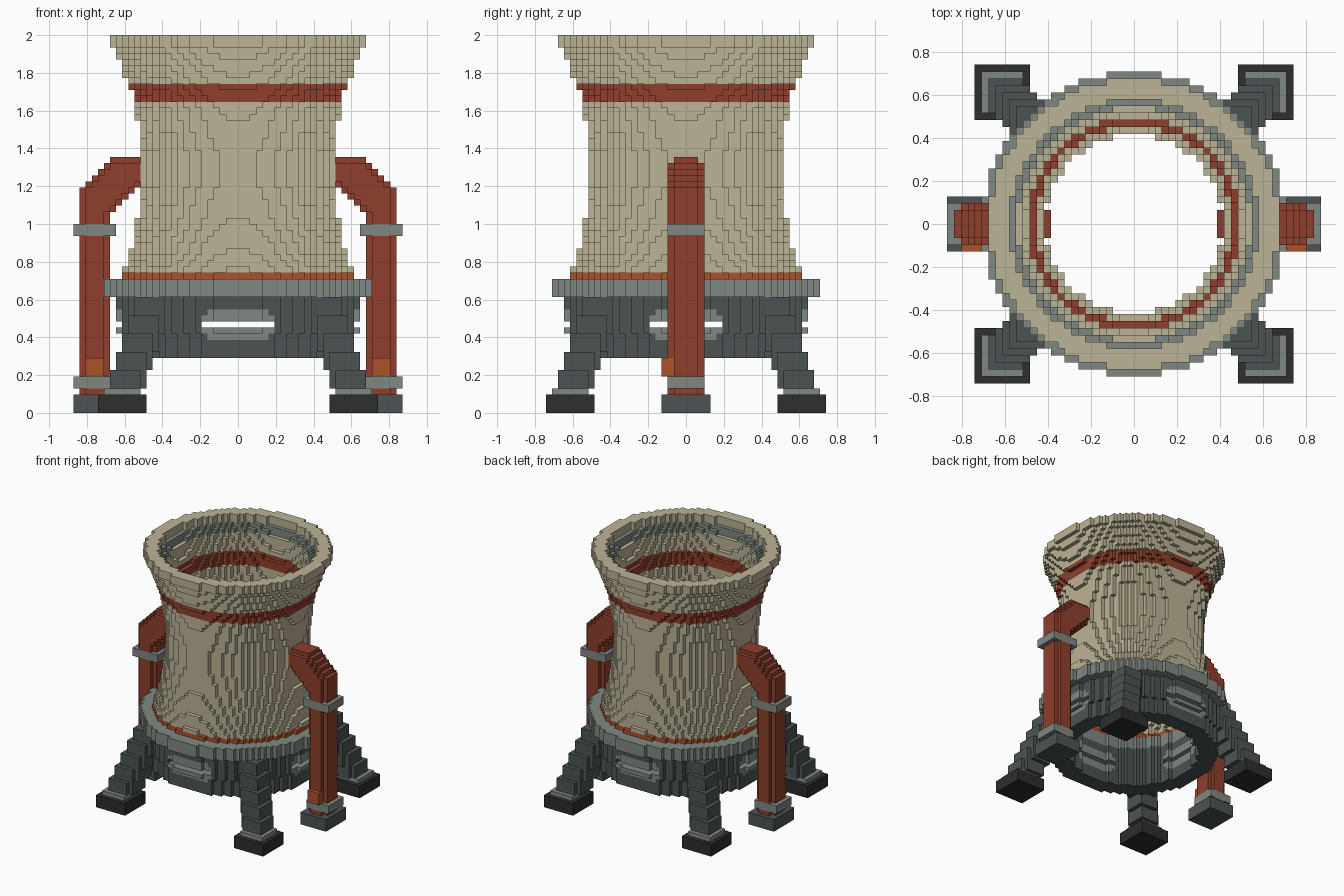
import bpy
import bmesh
from mathutils import Vector

if "Cube" in bpy.data.objects:
    bpy.data.objects.remove(bpy.data.objects["Cube"], do_unlink=True)

U = 2 / 62  # edge of one block


# ---- materials -------------------------------------------------------------
def linear(v):
    v /= 255
    return v / 12.92 if v <= 0.04045 else ((v + 0.055) / 1.055) ** 2.4


COLOURS = {
    "cream": (188, 179, 150),
    "dark_grey": (76, 84, 83),
    "grey": (128, 137, 130),
    "rust_red": (143, 63, 44),
    "orange": (172, 82, 41),
    "black": (46, 46, 46),
}
MATS, SLOT = [], {}
for label, rgb in COLOURS.items():
    m = bpy.data.materials.new(label)
    m.use_nodes = True
    col = (*[linear(c) for c in rgb], 1)
    m.diffuse_color = col
    bsdf = m.node_tree.nodes["Principled BSDF"]
    bsdf.inputs["Base Color"].default_value = col
    bsdf.inputs["Roughness"].default_value = 0.8
    SLOT[label] = len(MATS)
    MATS.append(m)

# ---- block helpers ---------------------------------------------------------
parts, taken = {}, set()


def put(part, cell, colour):
    """Add one block unless another part already fills it."""
    if cell not in taken:
        taken.add(cell)
        parts.setdefault(part, {})[cell] = colour


def box(part, xs, ys, zs, colour, keep=lambda x, y, z: True, sx=1, sy=1):
    """Box of blocks over half-open ranges, mirrored by sx and sy."""
    for x in range(*xs):
        for y in range(*ys):
            for z in range(*zs):
                if keep(x, y, z):
                    put(part, (x if sx > 0 else -1 - x,
                               y if sy > 0 else -1 - y, z), colour)


def ring(part, z, outer, inner, colour):
    """One layer of a stepped ring; colour is a rule (x, y, radius) -> name or None."""
    for x in range(-23, 23):
        for y in range(-23, 23):
            a, b = abs(x + 0.5), abs(y + 0.5)
            r = (a * a + b * b) ** 0.5
            if inner < r <= outer:
                c = colour(a, b, r)
                if c:
                    put(part, (x, y, z), c)


def build(part, cells):
    """Make the outer skin of a set of blocks."""
    bm = bmesh.new()
    verts = {}

    def vert(p):
        if p not in verts:
            verts[p] = bm.verts.new(Vector(p) * U)
        return verts[p]

    for cell, colour in cells.items():
        for axis in range(3):
            for side in (0, 1):
                near = list(cell)
                near[axis] += 2 * side - 1
                if tuple(near) in taken:
                    continue
                loop = [(0, 0), (1, 0), (1, 1), (0, 1)]
                if not side:
                    loop.reverse()
                corners = []
                for u, v in loop:
                    p = list(cell)
                    p[axis] += side
                    p[(axis + 1) % 3] += u
                    p[(axis + 2) % 3] += v
                    corners.append(vert(tuple(p)))
                bm.faces.new(corners).material_index = SLOT[colour]
    mesh = bpy.data.meshes.new(part)
    bm.to_mesh(mesh)
    bm.free()
    for m in MATS:
        mesh.materials.append(m)
    bpy.context.collection.objects.link(bpy.data.objects.new(part, mesh))


# ---- flared tower wall -----------------------------------------------------
PROFILE = [(22, 18.9), (24, 18.5), (27, 17.5), (32, 16.5), (38, 15.8), (42, 15.8),
           (48, 16.5), (53, 17.5), (55, 18.5), (58, 19.5), (60, 20.5), (62, 20.95)]


def radius(z):
    for (z0, r0), (z1, r1) in zip(PROFILE, PROFILE[1:]):
        if z <= z1:
            return r0 + (r1 - r0) * (z - z0) / (z1 - z0)


for z in range(22, 62):
    R = radius(z + 0.5) if z < 60 else 20.9
    if z == 22:
        ring("lower_trim", z, 18.9, 15.5, lambda a, b, r: "orange")
    elif 51 <= z <= 53:
        ring("red_band", z, R, R - 3, lambda a, b, r: "rust_red")
    else:
        lining = z in (58, 59)
        ring("tower_wall", z, R, R - 3,
             lambda a, b, r: "grey" if lining and r < R - 1.5 else "cream")

# ---- flange and base ring with slotted windows -----------------------------
for z in range(19, 22):
    ring("flange", z, 21.9, 15, lambda a, b, r: "grey")


def base_colour(z):
    def rule(a, b, r):
        half = 5 if z in (12, 16) else 6
        if 12 <= z <= 16 and min(a, b) < half:
            return None if z == 14 else "grey"
        return "dark_grey"
    return rule


for z in range(9, 19):
    ring("base_ring", z, 19.9 if z > 12 else 19.4, 15, base_colour(z))

# ---- four splayed legs on square feet --------------------------------------
for sx, sy, name in ((1, -1, "front_left"), (-1, -1, "front_right"),
                     (1, 1, "back_left"), (-1, 1, "back_right")):
    box(name + "_foot", (15, 23), (15, 23), (0, 3), "black", sx=sx, sy=sy)
    box(name + "_foot_plate", (16, 22), (16, 22), (3, 4), "grey", sx=sx, sy=sy)
    for z in range(4, 19):
        lo = 15 - (z - 4) // 3
        box(name + "_leg", (lo, lo + 6), (lo, lo + 6), (z, z + 1), "dark_grey",
            lambda x, y, z: abs(x - y) <= 4, sx, sy)


# ---- side pipes that bend into the wall ------------------------------------
def pipe_shape(x, y, z):
    edge = y in (-3, 2)
    if x + z < 53 or z < 32:                       # upright run
        return x >= 21 and not (edge and x in (21, 25))
    if x + z > 61:
        return False
    rim = x + z in (53, 61) or z == 41 or x == 25
    return not (edge and rim)


for sx, side in ((1, "left"), (-1, "right")):
    box(side + "_pipe_pad", (20, 27), (-4, 4), (0, 3), "dark_grey", sx=sx)
    box(side + "_lower_collar", (21, 27), (-3, 3), (4, 6), "grey", sx=sx)
    box(side + "_upper_collar", (20, 27), (-3, 3), (29, 31), "grey", sx=sx)
    box(side + "_pipe_marker", (22, 25), (-4, -2), (6, 9), "orange", sx=sx)
    box(side + "_pipe", (15, 26), (-3, 3), (3, 42), "rust_red", pipe_shape, sx)
    box(side + "_pipe_outlet", (12, 15), (-2, 2), (38, 41), "rust_red", sx=sx)

for part, cells in parts.items():
    build(part, cells)
